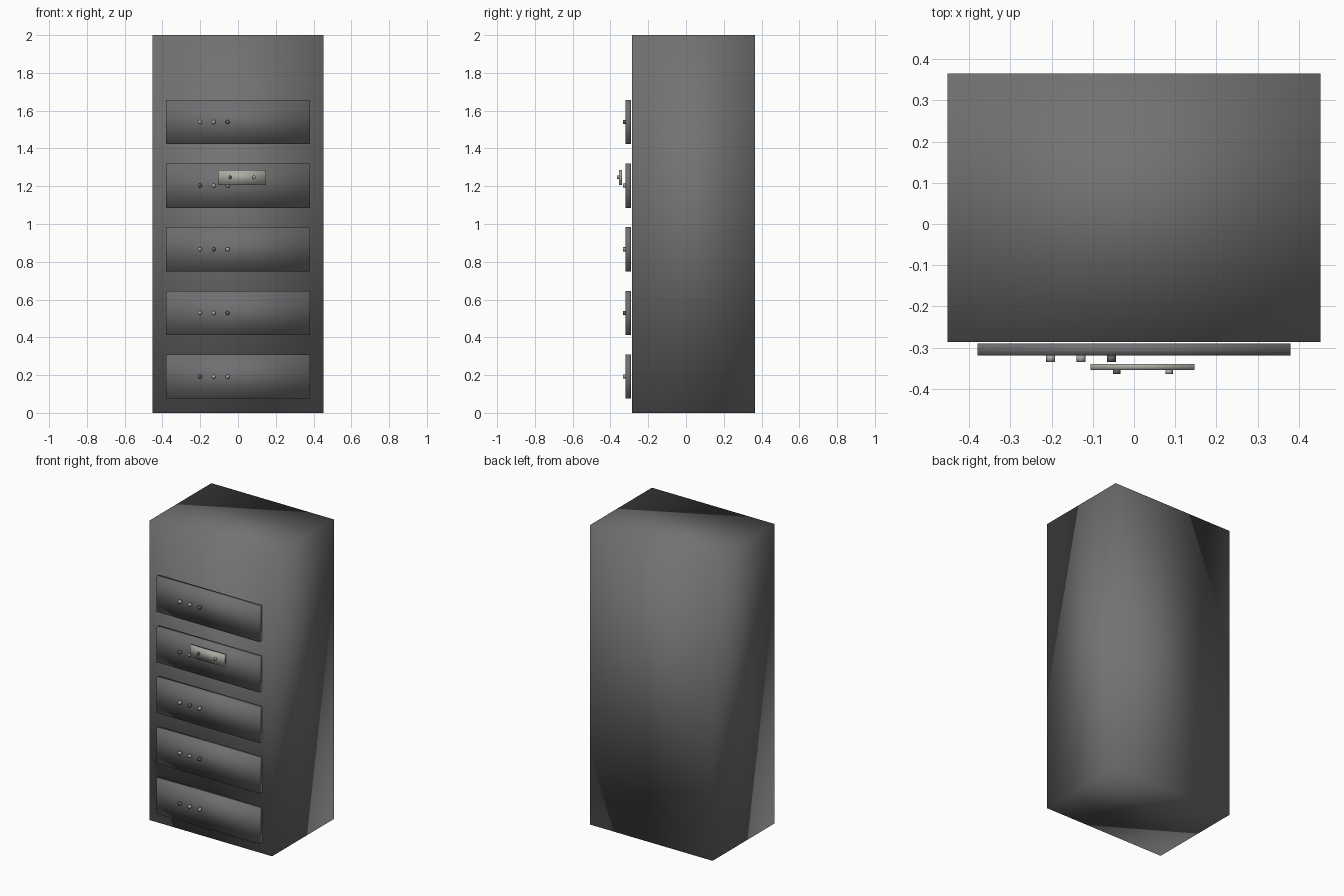
import bpy
import bmesh
from math import pi
from mathutils import Matrix, Vector

default = bpy.data.objects.get("Cube")
if default:
    bpy.data.objects.remove(default, do_unlink=True)


def material(name, color):
    mat = bpy.data.materials.new(name)
    mat.use_nodes = True
    rgba = (*color, 1)
    mat.diffuse_color = rgba
    mat.node_tree.nodes["Principled BSDF"].inputs["Base Color"].default_value = rgba
    return mat


cabinet_grey = material("cabinet grey", (0.17, 0.17, 0.17))
drawer_grey = material("drawer grey", (0.16, 0.16, 0.165))
plate_grey = material("warm pale grey", (0.42, 0.42, 0.38))
lamp_pale = material("pale lamp", (0.4, 0.4, 0.4))
lamp_dark = material("dark lamp", (0.12, 0.12, 0.12))


def finish(name, bm, mat):
    mesh = bpy.data.meshes.new(name)
    for face in bm.faces:
        face.smooth = True
    bm.to_mesh(mesh)
    bm.free()
    mesh.materials.append(mat)
    obj = bpy.data.objects.new(name, mesh)
    bpy.context.collection.objects.link(obj)
    return obj


def box(name, low, high, mat):
    # softly shaded block between two opposite corners
    low, high = Vector(low), Vector(high)
    bm = bmesh.new()
    place = Matrix.Translation((low + high) / 2) @ Matrix.Diagonal((*(high - low), 1))
    bmesh.ops.create_cube(bm, size=1, matrix=place)
    return finish(name, bm, mat)


def peg(name, x, z, back, front, radius, mat):
    # short round stud pointing forward
    bm = bmesh.new()
    place = Matrix.Translation((x, (back + front) / 2, z)) @ Matrix.Rotation(pi / 2, 4, "X")
    bmesh.ops.create_cone(bm, cap_ends=True, segments=12, radius1=radius,
                          radius2=radius, depth=back - front, matrix=place)
    return finish(name, bm, mat)


# Main cabinet
box("cabinet", (-0.452, -0.286, 0), (0.452, 0.365, 2), cabinet_grey)

# Five front panels, each with a row of three lamps
for row in range(5):
    z = 0.192 + row * 0.337
    box(f"panel_{row + 1}", (-0.38, -0.319, z - 0.117), (0.38, -0.29, z + 0.117), drawer_grey)
    for i in range(3):
        mat = lamp_dark if i == row * 2 % 3 else lamp_pale
        peg(f"lamp_{row + 1}_{i + 1}", -0.202 + i * 0.0735, z, -0.318, -0.334, 0.011, mat)

# Small control plate with two buttons
box("control_plate", (-0.105, -0.354, 1.207), (0.147, -0.339, 1.287), plate_grey)
peg("left_button", 0.085, 1.247, -0.353, -0.364, 0.009, lamp_pale)
peg("right_button", -0.042, 1.247, -0.353, -0.364, 0.009, lamp_dark)
